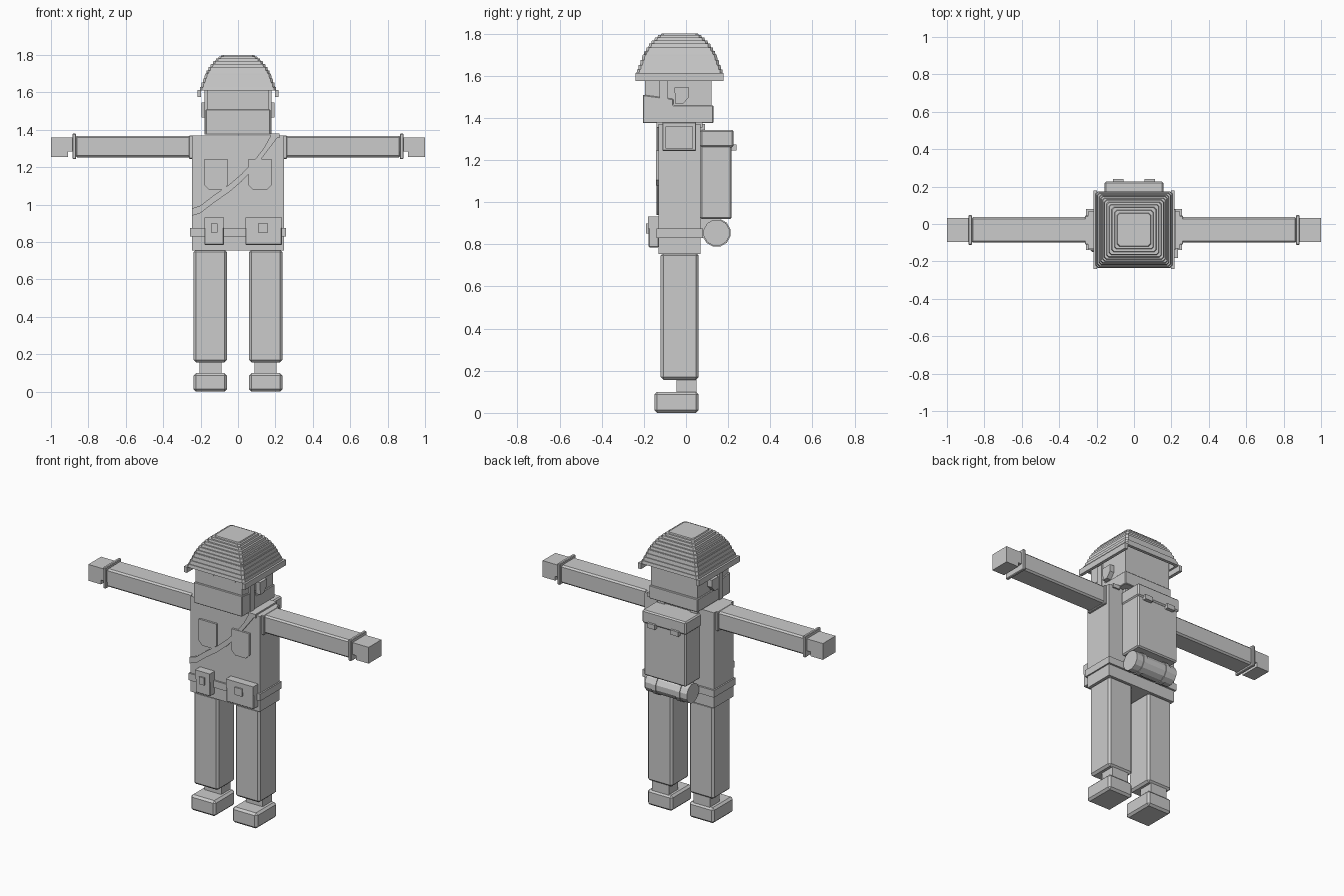
import bpy, bmesh, math

if "Cube" in bpy.data.objects:
    bpy.data.objects.remove(bpy.data.objects["Cube"])

grey = bpy.data.materials.new("plain grey")
grey.diffuse_color = (0.6, 0.6, 0.6, 1)
grey.use_nodes = True
grey.node_tree.nodes["Principled BSDF"].inputs["Base Color"].default_value = grey.diffuse_color


def finish(name, bm, bevel=0.0):
    bmesh.ops.recalc_face_normals(bm, faces=bm.faces)
    me = bpy.data.meshes.new(name)
    bm.to_mesh(me)
    bm.free()
    me.materials.append(grey)
    ob = bpy.data.objects.new(name, me)
    bpy.context.collection.objects.link(ob)
    if bevel:
        mod = ob.modifiers.new("Bevel", 'BEVEL')
        mod.width = bevel
        mod.segments = 1
    return ob


def box(name, x, y, z, bevel=0.0):
    """Box from its (low, high) extent on each axis."""
    bm = bmesh.new()
    bmesh.ops.create_cube(bm, size=1)
    for v in bm.verts:
        v.co = [r[0] if c < 0 else r[1] for c, r in zip(v.co, (x, y, z))]
    return finish(name, bm, bevel)


def prism(name, outline, low, high, place, bevel=0.0):
    """Extrude a 2D outline between two depths; place(u, v, depth) gives the point."""
    bm = bmesh.new()
    a = [bm.verts.new(place(u, v, low)) for u, v in outline]
    b = [bm.verts.new(place(u, v, high)) for u, v in outline]
    bm.faces.new(a)
    bm.faces.new(b[::-1])
    n = len(a)
    for i in range(n):
        bm.faces.new((a[i], a[(i + 1) % n], b[(i + 1) % n], b[i]))
    return finish(name, bm, bevel)


def along_x(u, v, d):
    return (d, u, v)


def along_y(u, v, d):
    return (u, d, v)


def mx(s, lo, hi):
    """Mirror an x range for side s."""
    return tuple(sorted((s * lo, s * hi)))


# helmet: stepped shell with chamfered corners, hollow below
steps = [(0.205, 1.61, 1.63), (0.197, 1.63, 1.652), (0.188, 1.652, 1.675),
         (0.18, 1.675, 1.697), (0.17, 1.697, 1.717), (0.16, 1.717, 1.735),
         (0.148, 1.735, 1.752), (0.135, 1.752, 1.768), (0.12, 1.768, 1.782),
         (0.105, 1.782, 1.793), (0.09, 1.793, 1.8)]
profile = [(0.175, 1.70), (0.185, 1.61)]
for r, lo, hi in steps:
    profile += [(r, lo), (r - 0.003, hi)]
bm = bmesh.new()
rings = []
for r, z in profile:
    c = 0.012
    pts = [(r, r - c), (r - c, r), (c - r, r), (-r, r - c),
           (-r, c - r), (c - r, -r), (r - c, -r), (r, c - r)]
    rings.append([bm.verts.new((px, py - 0.03, z)) for px, py in pts])
for a, b in zip(rings, rings[1:]):
    for i in range(8):
        bm.faces.new((a[i], a[(i + 1) % 8], b[(i + 1) % 8], b[i]))
bm.faces.new(rings[0])
bm.faces.new(rings[-1])
finish("helmet", bm)

# head
box("head", (-0.165, 0.165), (-0.195, 0.12), (1.38, 1.71))
prism("jaw_wrap", [(-0.205, 1.375), (0.13, 1.375), (0.13, 1.46), (-0.06, 1.46),
                   (-0.06, 1.49), (-0.205, 1.51)], -0.173, 0.173, along_x, 0.004)

# torso and belt
box("torso", (-0.247, 0.247), (-0.13, 0.068), (0.755, 1.37))
box("belt", (-0.256, 0.256), (-0.14, 0.08), (0.83, 0.875))

# bandolier: stepped band along a gentle curve, then over the shoulder
centre = [(-0.247, 0.96), (-0.2, 0.975), (-0.13, 1.03), (-0.05, 1.085), (0.02, 1.145),
          (0.09, 1.22), (0.14, 1.285), (0.2, 1.37)]
upper = [(u, v + 0.02) for u, v in centre[:-1]] + [(0.175, 1.37)]
lower = [(u, v - 0.02) for u, v in centre[:-1]] + [(0.22, 1.37)]
prism("chest_strap", lower + upper[::-1], -0.14, -0.12, along_y)
box("shoulder_strap", (0.172, 0.222), (-0.14, 0.078), (1.355, 1.38))

# pouches with clasps
for name, x, cx in (("small_pouch", (-0.18, -0.075), (-0.145, -0.11)),
                    ("large_pouch", (0.04, 0.235), (0.108, 0.16))):
    box(name, x, (-0.177, -0.13), (0.785, 0.93), 0.004)
    box(name + "_flap", x, (-0.181, -0.13), (0.875, 0.932))
    box(name + "_clasp", cx, (-0.19, -0.15), (0.852, 0.9))

for s, side in ((-1, "right"), (1, "left")):
    # chest pocket with cut lower corners
    prism(side + "_chest_pocket",
          [(s * u, v) for u, v in ((0.055, 1.245), (0.18, 1.245), (0.18, 1.105),
                                   (0.155, 1.08), (0.08, 1.08), (0.055, 1.105))],
          -0.143, -0.12, along_y)
    # arm, cuff and hand
    box(side + "_shoulder", mx(s, 0.24, 0.262), (-0.11, 0.045), (1.245, 1.37), 0.004)
    box(side + "_arm", mx(s, 0.24, 0.87), (-0.1, 0.038), (1.252, 1.368), 0.01)
    box(side + "_cuff", mx(s, 0.865, 0.885), (-0.112, 0.048), (1.243, 1.38), 0.004)
    prism(side + "_hand",
          [(s * u, v) for u, v in ((0.86, 1.36), (1.0, 1.36), (1.0, 1.255),
                                   (0.91, 1.255), (0.91, 1.283), (0.86, 1.283))],
          -0.097, 0.033, along_y)
    # leg, ankle and shoe
    box(side + "_leg", mx(s, 0.06, 0.237), (-0.12, 0.06), (0.157, 0.76), 0.013)
    box(side + "_ankle", mx(s, 0.088, 0.207), (-0.045, 0.05), (0.09, 0.17))
    box(side + "_shoe", mx(s, 0.06, 0.237), (-0.15, 0.06), (0, 0.1), 0.013)
    # ear, eye, helmet strap and side brim
    prism(side + "_ear", [(-0.055, 1.545), (0.015, 1.545), (0.015, 1.5),
                          (-0.015, 1.465), (-0.05, 1.465)],
          s * 0.16, s * 0.195, along_x)
    box(side + "_eye", mx(s, 0.035, 0.12), (-0.2, -0.19), (1.582, 1.598))
    box(side + "_helmet_strap", mx(s, 0.16, 0.178), (-0.125, -0.085), (1.376, 1.64))
    box(side + "_brim", mx(s, 0.197, 0.217), (-0.24, 0.178), (1.575, 1.612))
    # pack strap and buckle
    box(side + "_pack_strap", mx(s, 0.09, 0.14), (0.05, 0.09), (1.3, 1.37))
    box(side + "_pack_buckle", mx(s, 0.055, 0.112), (0.2, 0.24), (1.245, 1.275))

# backpack with a flap
box("backpack", (-0.15, 0.15), (0.068, 0.217), (0.92, 1.32), 0.008)
box("backpack_flap", (-0.157, 0.157), (0.068, 0.226), (1.26, 1.343), 0.008)


# bedroll under the pack, with two bands
def roll(name, x, r):
    pts = [(0.145 + r * math.cos(math.radians(15 + 30 * i)),
            0.855 + r * math.sin(math.radians(15 + 30 * i))) for i in range(12)]
    prism(name, pts, x[0], x[1], along_x)


roll("bedroll", (-0.15, 0.15), 0.063)
for s, side in ((-1, "right"), (1, "left")):
    roll(side + "_bedroll_band", mx(s, 0.07, 0.1), 0.068)
box("bedroll_mount", (-0.1, 0.1), (0.06, 0.14), (0.85, 0.925))
